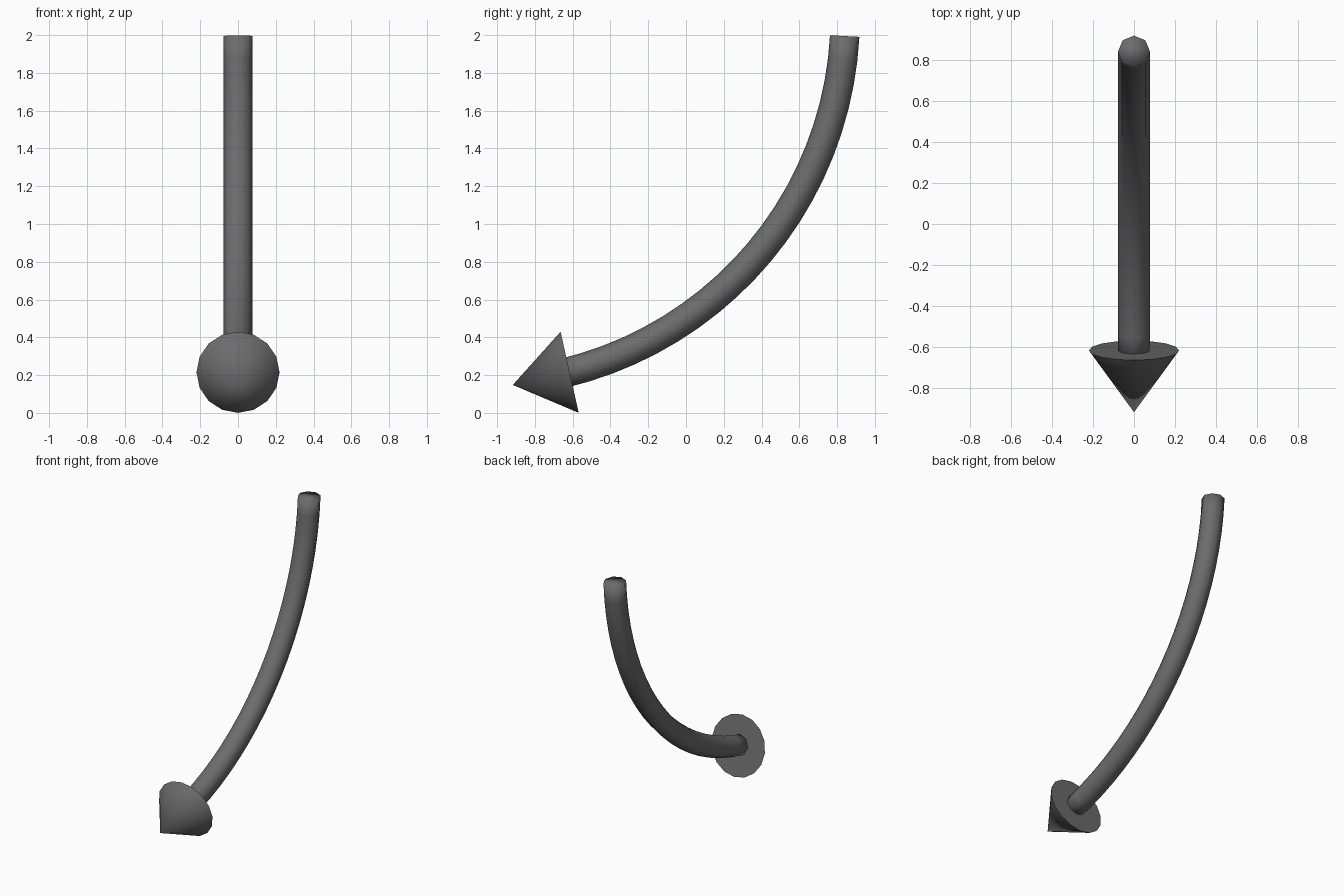
import bpy, bmesh, math
from mathutils import Matrix, Vector

if "Cube" in bpy.data.objects:
    bpy.data.objects.remove(bpy.data.objects["Cube"])

# Dark grey used on both parts
dark = bpy.data.materials.new("dark_grey")
dark.diffuse_color = (0.15, 0.15, 0.15, 1)
dark.use_nodes = True
dark.node_tree.nodes["Principled BSDF"].inputs["Base Color"].default_value = dark.diffuse_color


def make_object(name, bm):
    bmesh.ops.recalc_face_normals(bm, faces=bm.faces)
    for f in bm.faces:
        f.smooth = True
    mesh = bpy.data.meshes.new(name)
    bm.to_mesh(mesh)
    bm.free()
    mesh.materials.append(dark)
    obj = bpy.data.objects.new(name, mesh)
    bpy.context.collection.objects.link(obj)
    return obj


# Curved shaft: 8-sided tube swept along an arc in the y-z plane
ARC_CENTRE, ARC_R = Vector((0, -1.10, 2.10)), 1.943
START, END, STEPS = math.radians(-3.1), math.radians(-76.8), 20
TUBE_R, SIDES = 0.078, 8

bm = bmesh.new()
rings = []
for i in range(STEPS + 1):
    a = START + (END - START) * i / STEPS
    radial = Vector((0, math.cos(a), math.sin(a)))
    ring = []
    for k in range(SIDES):
        t = math.tau * k / SIDES
        offset = radial * math.cos(t) + Vector((1, 0, 0)) * math.sin(t)
        ring.append(bm.verts.new(ARC_CENTRE + radial * ARC_R + offset * TUBE_R))
    rings.append(ring)
for r0, r1 in zip(rings, rings[1:]):
    for k in range(SIDES):
        n = (k + 1) % SIDES
        bm.faces.new((r0[k], r0[n], r1[n], r1[k]))
bm.faces.new(rings[0])
bm.faces.new(rings[-1])
make_object("curved_shaft", bm)

# Arrow head: 16-sided cone pointing forward and slightly down
base, tip = Vector((0, -0.616, 0.215)), Vector((0, -0.917, 0.148))
axis = tip - base
tilt = math.atan2(-axis.y, axis.z)
bm = bmesh.new()
bmesh.ops.create_cone(
    bm, cap_ends=True, cap_tris=False, segments=16,
    radius1=0.22, radius2=0, depth=axis.length,
    matrix=Matrix.Translation((base + tip) / 2) @ Matrix.Rotation(tilt, 4, 'X'))
bmesh.ops.remove_doubles(bm, verts=bm.verts, dist=1e-4)
head = make_object("arrow_head", bm)
bpy.context.view_layer.objects.active = head
head.select_set(True)
bpy.ops.object.shade_smooth_by_angle(angle=math.radians(40))
